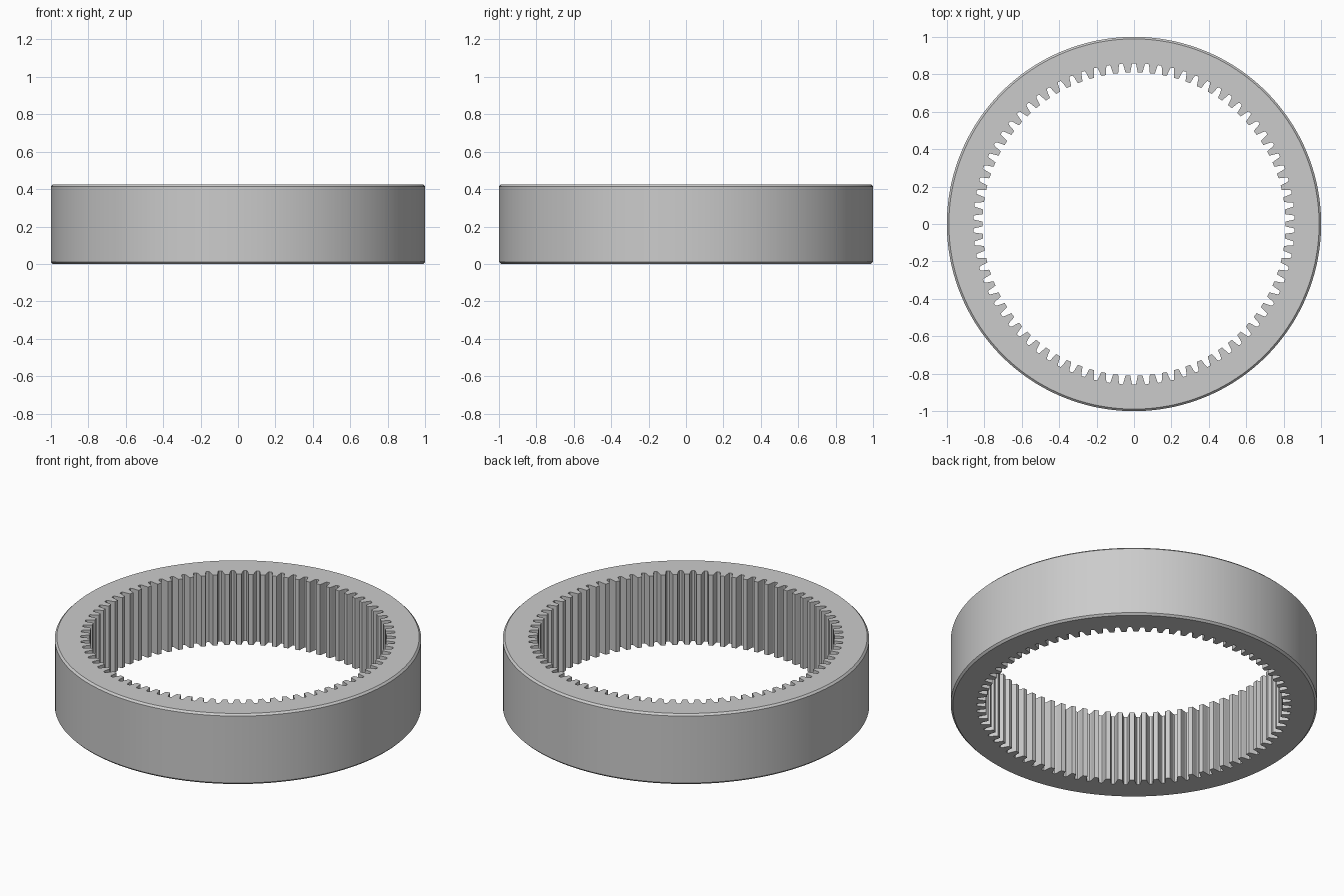
import bpy, bmesh
from math import cos, sin, pi, radians

if "Cube" in bpy.data.objects:
    bpy.data.objects.remove(bpy.data.objects["Cube"])

TEETH = 78
HEIGHT = 0.425
OUTER = 1.0
CHAMFER = 0.011

# Half of one tooth gap: (angle from gap centre, radius), root to tooth tip
half_gap = [(0.0085, 0.859), (0.0125, 0.855), (0.0148, 0.848), (0.0174, 0.838),
            (0.0204, 0.825), (0.0232, 0.8135), (0.0250, 0.810)]
gap = [(-a, r) for a, r in reversed(half_gap)] + half_gap

# Full toothed bore profile, a gap centred at the top
profile = []
for i in range(TEETH):
    centre = pi / 2 + 2 * pi * i / TEETH
    profile += [(centre + a, r) for a, r in gap]

bm = bmesh.new()


def ring(z, radius=None):
    """Loop of vertices: a circle, or the toothed bore when radius is None."""
    return [bm.verts.new(((radius or r) * cos(a), (radius or r) * sin(a), z))
            for a, r in profile]


# Cross-section loops: bore bottom, outer wall with chamfers, bore top
loops = [ring(0),
         ring(0, OUTER - CHAMFER),
         ring(CHAMFER, OUTER),
         ring(HEIGHT - CHAMFER, OUTER),
         ring(HEIGHT, OUTER - CHAMFER),
         ring(HEIGHT)]
n = len(profile)
for k, lower in enumerate(loops):
    upper = loops[(k + 1) % len(loops)]
    for i in range(n):
        j = (i + 1) % n
        bm.faces.new((lower[i], lower[j], upper[j], upper[i]))
bmesh.ops.recalc_face_normals(bm, faces=bm.faces[:])

mesh = bpy.data.meshes.new("ring_gear")
bm.to_mesh(mesh)
bm.free()
gear = bpy.data.objects.new("ring_gear", mesh)
bpy.context.collection.objects.link(gear)
bpy.context.view_layer.objects.active = gear
gear.select_set(True)
bpy.ops.object.shade_smooth_by_angle(angle=radians(30))
